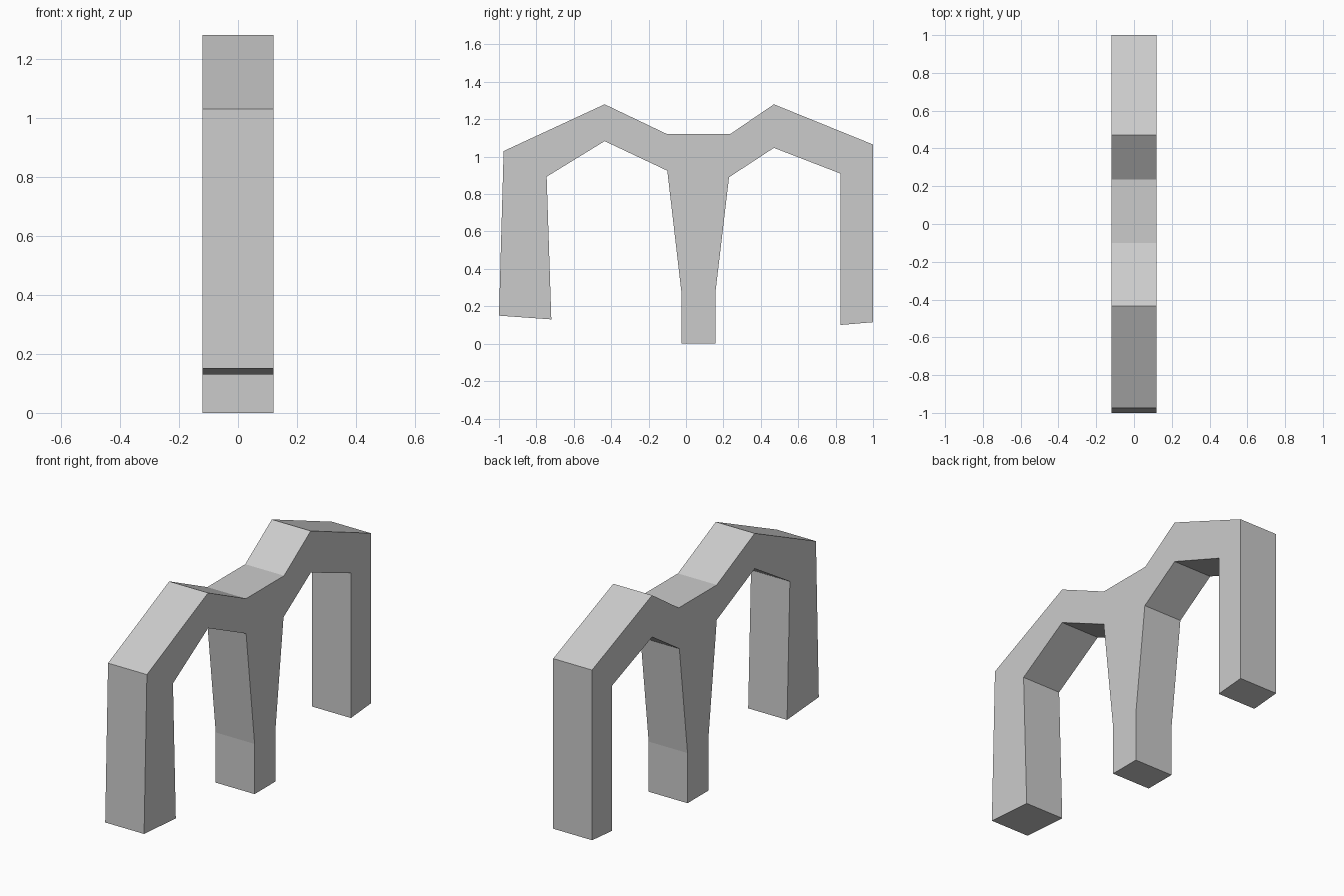
import bpy
import bmesh

cube = bpy.data.objects.get("Cube")
if cube:
    bpy.data.objects.remove(cube, do_unlink=True)

HALF_WIDTH = 0.12

grey = bpy.data.materials.new("plain grey")
grey.use_nodes = True
colour = (0.6, 0.6, 0.6, 1)
grey.diffuse_color = colour
grey.node_tree.nodes["Principled BSDF"].inputs["Base Color"].default_value = colour

# Side outline (y, z): front leg, front arch, middle leg, back arch, back leg
front_leg_outer = [(-1, 0.15), (-0.975, 1.03)]
top_edge = [(-0.435, 1.28), (-0.1, 1.12), (0.235, 1.12), (0.47, 1.28)]
back_leg = [(1, 1.065), (1, 0.115), (0.825, 0.1), (0.825, 0.91)]
back_arch_under = [(0.47, 1.047), (0.23, 0.89)]
middle_leg = [(0.158, 0.28), (0.158, 0), (-0.025, 0), (-0.025, 0.28)]
front_arch_under = [(-0.1, 0.925), (-0.435, 1.083), (-0.745, 0.893)]
front_leg_inner = [(-0.72, 0.13)]
outline = (front_leg_outer + top_edge + back_leg + back_arch_under
           + middle_leg + front_arch_under + front_leg_inner)

# Extrude the outline across the width
bm = bmesh.new()
face = bm.faces.new([bm.verts.new((-HALF_WIDTH, y, z)) for y, z in outline])
result = bmesh.ops.extrude_face_region(bm, geom=[face])
moved = [v for v in result["geom"] if isinstance(v, bmesh.types.BMVert)]
bmesh.ops.translate(bm, verts=moved, vec=(2 * HALF_WIDTH, 0, 0))
bmesh.ops.recalc_face_normals(bm, faces=bm.faces)

mesh = bpy.data.meshes.new("double_arch")
bm.to_mesh(mesh)
bm.free()
mesh.materials.append(grey)
bpy.context.collection.objects.link(bpy.data.objects.new("double_arch", mesh))
